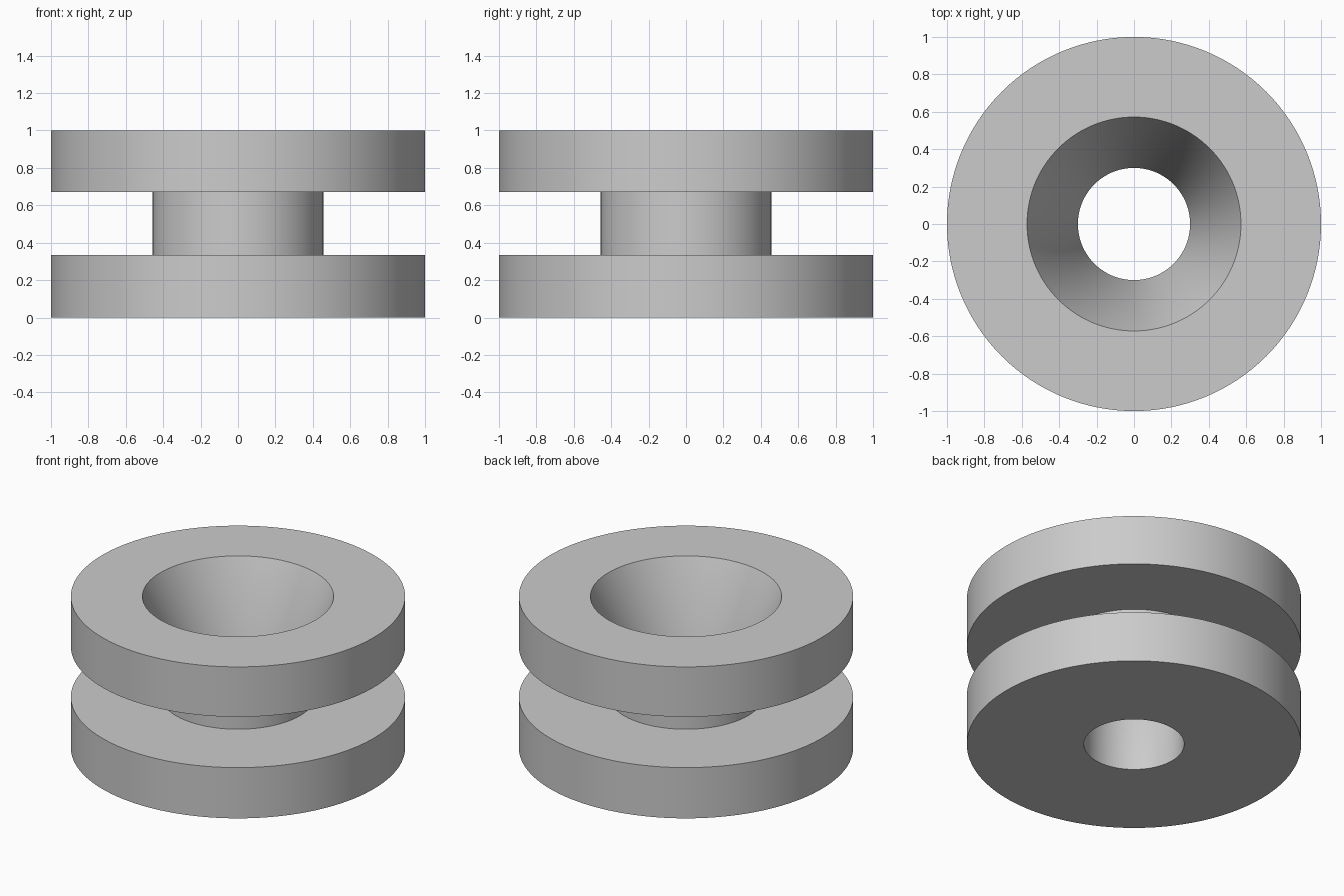
import bpy
import bmesh
import math

SEGMENTS = 128
RIM, NECK, BORE, MOUTH = 1.0, 0.456, 0.30, 0.572
LOW, HIGH, TOP = 0.335, 0.67, 1.0

cube = bpy.data.objects.get("Cube")
if cube:
    bpy.data.objects.remove(cube, do_unlink=True)

# Plain grey for the whole spool
grey = bpy.data.materials.new("plain_grey")
grey.use_nodes = True
colour = (0.6, 0.6, 0.6, 1.0)
grey.diffuse_color = colour
grey.node_tree.nodes["Principled BSDF"].inputs["Base Color"].default_value = colour


def lathe(name, profile):
    """Revolve a closed (radius, height) profile around z."""
    bm = bmesh.new()
    verts = [bm.verts.new((r, 0, z)) for r, z in profile]
    edges = [bm.edges.new((v, verts[i - 1])) for i, v in enumerate(verts)]
    bmesh.ops.spin(bm, geom=verts + edges, cent=(0, 0, 0), axis=(0, 0, 1),
                   angle=math.tau, steps=SEGMENTS, use_merge=True)
    bmesh.ops.remove_doubles(bm, verts=bm.verts, dist=1e-5)
    bmesh.ops.recalc_face_normals(bm, faces=bm.faces)
    mesh = bpy.data.meshes.new(name)
    bm.to_mesh(mesh)
    bm.free()
    mesh.materials.append(grey)
    obj = bpy.data.objects.new(name, mesh)
    bpy.context.collection.objects.link(obj)
    bpy.ops.object.select_all(action="DESELECT")
    obj.select_set(True)
    bpy.context.view_layer.objects.active = obj
    bpy.ops.object.shade_smooth_by_angle(angle=math.radians(30))
    return obj


# Two flanges and a neck, with a straight bore opening into a funnel
lathe("flanged_spool", [
    (BORE, 0), (RIM, 0), (RIM, LOW), (NECK, LOW),
    (NECK, HIGH), (RIM, HIGH), (RIM, TOP), (MOUTH, TOP),
    (BORE, LOW),
])
